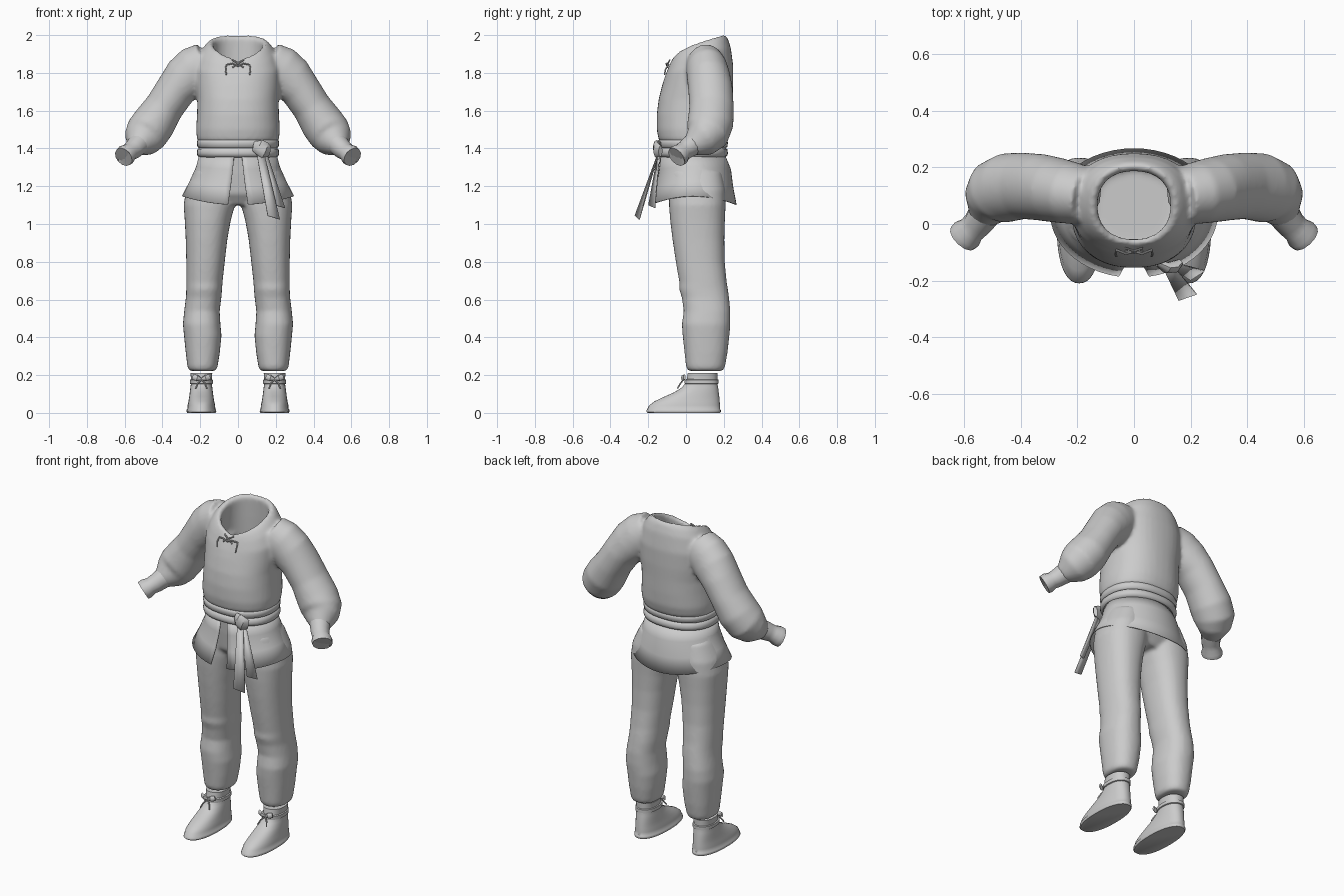
import bpy, bmesh, math
from mathutils import Vector

cloth = bpy.data.materials.new("light_grey")
cloth.diffuse_color = (0.6, 0.6, 0.6, 1)


def finish(name, bm, angle=40, voxel=0, smooth=4):
    bmesh.ops.recalc_face_normals(bm, faces=bm.faces[:])
    me = bpy.data.meshes.new(name)
    bm.to_mesh(me)
    bm.free()
    ob = bpy.data.objects.new(name, me)
    bpy.context.collection.objects.link(ob)
    me.materials.append(cloth)
    if voxel:  # fuse overlapping lofts into one garment
        m = ob.modifiers.new("fuse", 'REMESH')
        m.mode, m.voxel_size, m.use_smooth_shade = 'VOXEL', voxel, True
        s = ob.modifiers.new("soften", 'SMOOTH')
        s.factor, s.iterations = 0.5, smooth
    else:
        bpy.ops.object.select_all(action='DESELECT')
        ob.select_set(True)
        bpy.context.view_layer.objects.active = ob
        bpy.ops.object.shade_smooth_by_angle(angle=math.radians(angle))
    return ob


def loft(bm, rings, caps=True):
    rows = [[bm.verts.new(p) for p in r] for r in rings]
    n = len(rows[0])
    for a, b in zip(rows, rows[1:]):
        for i in range(n):
            j = (i + 1) % n
            bm.faces.new((a[i], a[j], b[j], b[i]))
    if caps:
        bm.faces.new(rows[0])
        bm.faces.new(rows[-1])


def power(v, e):
    return math.copysign(abs(v) ** e, v)


def oval(cx, hw, yf, yb, zf, zb=None, p=0.5, e=0.88, n=40):
    """Horizontal oval; height runs from zf at the front to zb at the back."""
    zb = zf if zb is None else zb
    pts = []
    for i in range(n):
        a = 2 * math.pi * i / n
        t = (1 - power(math.cos(a), e)) / 2
        pts.append((cx + hw * power(math.sin(a), e), yf + (yb - yf) * t, zf + (zb - zf) * t ** p))
    return pts


def limb(s, path, n=28):
    """Rings across a path of (x, y, z, radius in plane, radius in depth)."""
    c = [Vector((s * q[0], q[1], q[2])) for q in path]
    rings = []
    for i, q in enumerate(path):
        t = (c[min(i + 1, len(c) - 1)] - c[max(i - 1, 0)]).normalized()
        y = Vector((0, 1, 0))
        u = (y - t * y.dot(t)).normalized()
        v = t.cross(u)
        rings.append([c[i] + v * q[3] * math.cos(2 * math.pi * k / n)
                      + u * q[4] * math.sin(2 * math.pi * k / n) for k in range(n)])
    return rings


def tube(name, pts, r):
    bm = bmesh.new()
    loft(bm, limb(1, [(*p, r, r) for p in pts], 8))
    return finish(name, bm)


def plate(name, quad, thick=0.006):
    bm = bmesh.new()
    bm.faces.new([bm.verts.new(p) for p in quad])
    ob = finish(name, bm)
    ob.modifiers.new("thickness", 'SOLIDIFY').thickness = thick
    return ob


# tunic: torso with a hollow neck, plus two bent sleeves
bm = bmesh.new()
loft(bm, [oval(0, *r) for r in [
    (.195, -.12, .20, 1.425), (.217, -.145, .225, 1.445), (.222, -.155, .24, 1.50),
    (.217, -.155, .245, 1.58), (.215, -.145, .247, 1.66), (.222, -.125, .25, 1.74),
    (.225, -.11, .25, 1.785, 1.84), (.20, -.093, .237, 1.825, 1.935),
    (.175, -.083, .222, 1.845, 1.98), (.148, -.07, .205, 1.865, 2.005),
    (.128, -.052, .187, 1.86, 1.985), (.135, -.06, .19, 1.80, 1.86), (.15, -.09, .2, 1.62)]])
for s in (-1, 1):
    loft(bm, limb(s, [
        (.165, .10, 1.85, .115, .10), (.225, .11, 1.82, .125, .11), (.275, .12, 1.775, .122, .115),
        (.33, .13, 1.71, .107, .118), (.39, .135, 1.62, .103, .118), (.445, .13, 1.535, .115, .122),
        (.485, .112, 1.48, .115, .118), (.51, .08, 1.445, .10, .095), (.53, .04, 1.42, .065, .065),
        (.545, .02, 1.405, .045, .045)]))
finish("tunic", bm, voxel=0.011, smooth=6)

# flared sleeve cuffs, hollow at the hand
for s in (-1, 1):
    bm = bmesh.new()
    loft(bm, limb(s, [
        (.53, .035, 1.42, .058, .058), (.555, .0, 1.395, .052, .052), (.575, -.02, 1.38, .048, .05),
        (.592, -.036, 1.367, .056, .06), (.606, -.05, 1.355, .054, .058),
        (.600, -.045, 1.36, .044, .046), (.575, -.02, 1.38, .038, .04)], 12))
    finish("sleeve_cuff", bm, 35)

# trousers: pelvis and two legs
bm = bmesh.new()
loft(bm, [oval(0, *r) for r in [(.15, -.04, .16, 1.10), (.25, -.085, .205, 1.16),
                                (.235, -.10, .20, 1.27), (.195, -.11, .19, 1.38)]])
leg = [  # height, inner x, outer x, front y, back y
    (.222, .118, .258, .012, .195), (.245, .108, .268, .0, .207), (.32, .096, .277, -.008, .22),
    (.41, .087, .286, -.018, .23), (.47, .093, .292, -.022, .235), (.54, .097, .285, -.012, .235),
    (.61, .088, .276, -.022, .228), (.655, .084, .274, -.036, .222), (.69, .082, .274, -.035, .216),
    (.80, .07, .274, -.054, .205), (.92, .056, .277, -.072, .203), (1.02, .038, .282, -.084, .206),
    (1.10, .016, .288, -.09, .21), (1.18, .01, .275, -.09, .21), (1.28, .02, .23, -.09, .19)]
for s in (-1, 1):
    loft(bm, [oval(s * (i + o) / 2, (o - i) / 2, f, b, z, n=32) for z, i, o, f, b in leg])
finish("trousers", bm, voxel=0.011, smooth=4)

# open-fronted tunic skirt
bm = bmesh.new()
n, rows = 48, []
for k, hw, yf, yb in ((0, .205, -.135, .205), (.3, .222, -.145, .238), (.65, .257, -.162, .25),
                      (1, .297, -.19, .268)):
    gap = .1 + .08 * k
    row = []
    for i in range(n + 1):
        a = gap + (2 * math.pi - 2 * gap) * i / n
        low = 1.148 - .046 * math.cos(a) ** 2
        row.append(bm.verts.new((hw * math.sin(a), (yf + yb) / 2 - (yb - yf) / 2 * math.cos(a),
                                 1.37 + (low - 1.37) * k)))
    rows.append(row)
for a, b in zip(rows, rows[1:]):
    for i in range(n):
        bm.faces.new((a[i], a[i + 1], b[i + 1], b[i]))
skirt = finish("tunic_skirt", bm)
skirt.modifiers.new("thickness", 'SOLIDIFY').thickness = 0.005

# belt wrapped twice
bm = bmesh.new()
loft(bm, [oval(0, .218 - d, -.148 + d, .222 - d, z) for z, d in [
    (1.352, .02), (1.36, .004), (1.375, 0), (1.396, .003), (1.402, .012), (1.408, .003),
    (1.43, 0), (1.443, .003), (1.452, .02)]])
finish("belt", bm, 50)

# belt knot and hanging tails
bm = bmesh.new()
loft(bm, limb(1, [(.085, -.138, 1.41, .028, .012), (.115, -.155, 1.405, .042, .02),
                  (.14, -.152, 1.39, .045, .022), (.165, -.135, 1.385, .03, .012)], 10))
finish("belt_knot", bm)
plate("belt_tail", [(.10, -.15, 1.375), (.14, -.15, 1.37), (.222, -.25, 1.025), (.158, -.272, 1.045)])
plate("belt_tail", [(.12, -.15, 1.375), (.155, -.142, 1.37), (.25, -.168, 1.085), (.20, -.20, 1.10)])

# neck lacing: crossed ties, a small bow and two loose ends
for s in (-1, 1):
    tube("neck_tie", [(-s * .03, -.086, 1.868), (0, -.096, 1.85), (s * .03, -.098, 1.828)], .004)
    tube("neck_bow", [(0, -.10, 1.835), (s * .03, -.105, 1.85), (s * .062, -.092, 1.843)], .004)
    tube("neck_string", [(s * .062, -.092, 1.843), (s * .066, -.108, 1.82), (s * .062, -.114, 1.79)], .004)

# shoes with a sole, ankle strap and tied bow
for s in (-1, 1):
    cx = s * .194
    bm = bmesh.new()
    loft(bm, [oval(cx, *r) for r in [
        (.075, -.203, .18, 0), (.079, -.21, .184, .006), (.078, -.208, .184, .016),
        (.074, -.205, .18, .02), (.073, -.195, .18, .04), (.068, -.165, .178, .062),
        (.064, -.11, .176, .088), (.061, -.06, .173, .11), (.058, -.022, .17, .135),
        (.054, .0, .165, .16), (.056, .006, .166, .19), (.058, .01, .166, .212)]])
    finish("shoe", bm, 45)
    bm = bmesh.new()
    loft(bm, [oval(cx, *r) for r in [(.05, .005, .16, .15), (.061, -.008, .172, .155),
                                     (.061, -.008, .172, .175), (.05, .005, .16, .18)]])
    finish("ankle_strap", bm)
    for d in (-1, 1):
        bm = bmesh.new()
        loft(bm, limb(1, [(cx, -.012, .178, .006, .006), (cx + d * .022, -.018, .185, .016, .008),
                          (cx + d * .045, -.008, .19, .014, .006)], 8))
        finish("shoe_bow", bm)
        tube("shoe_lace", [(cx, -.014, .176), (cx + d * .02, -.03, .155), (cx + d * .03, -.045, .13)], .004)
